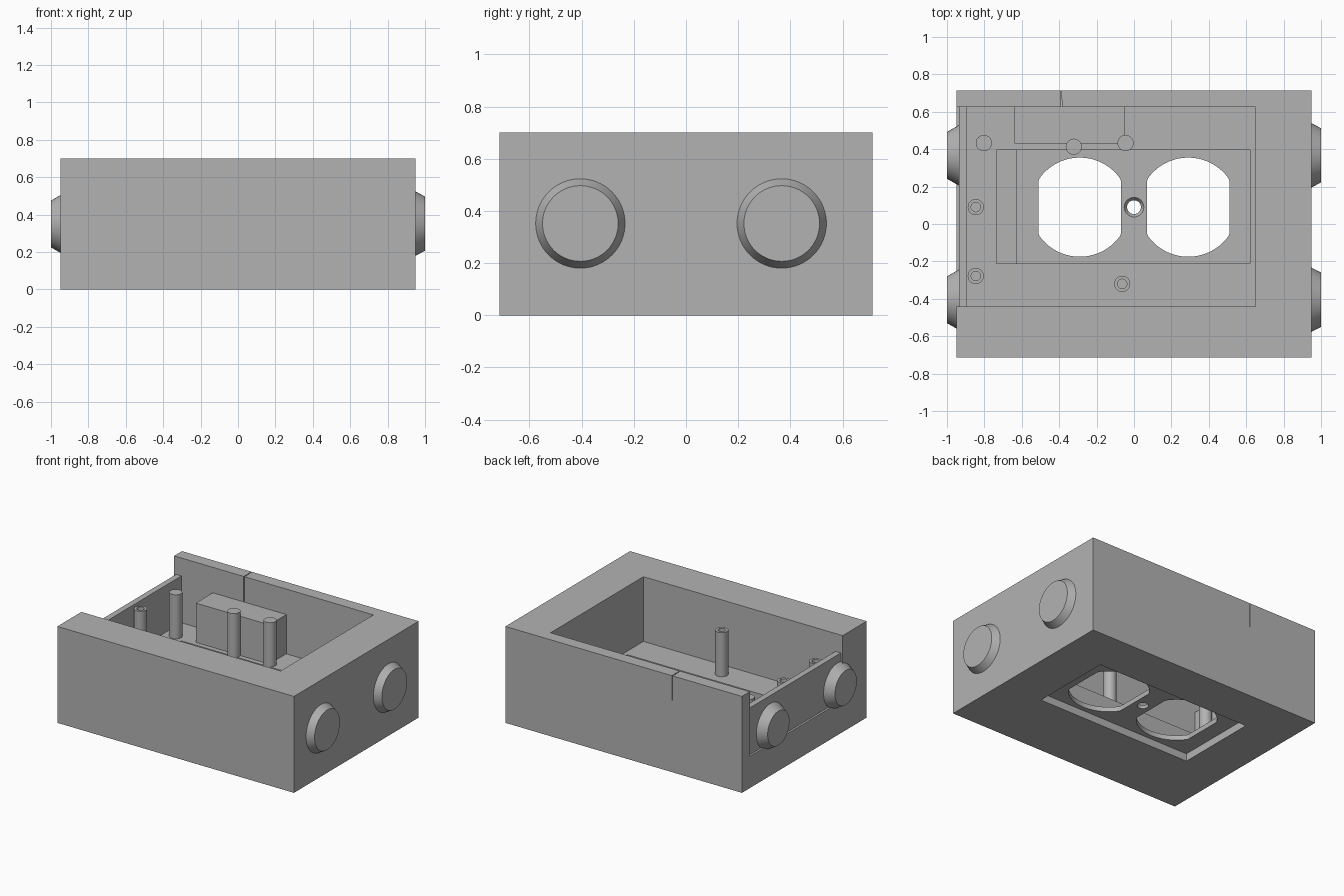
import bpy, bmesh, math
from mathutils import Matrix, Vector

old = bpy.data.objects.get("Cube")
if old:
    bpy.data.objects.remove(old, do_unlink=True)

GREY = (0.45, 0.45, 0.45, 1)
grey = bpy.data.materials.new("housing grey")
grey.use_nodes = True
grey.diffuse_color = GREY
grey.node_tree.nodes["Principled BSDF"].inputs["Base Color"].default_value = GREY


def make(name, bm):
    bmesh.ops.recalc_face_normals(bm, faces=bm.faces)
    mesh = bpy.data.meshes.new(name)
    bm.to_mesh(mesh)
    bm.free()
    mesh.materials.append(grey)
    obj = bpy.data.objects.new(name, mesh)
    bpy.context.collection.objects.link(obj)
    return obj


def box(name, x, y, z):
    bm = bmesh.new()
    bmesh.ops.create_cube(bm, size=1)
    for v in bm.verts:
        v.co = Vector(r[0] if c < 0 else r[1] for c, r in zip(v.co, (x, y, z)))
    return make(name, bm)


def prism(name, outline, z0, z1):
    bm = bmesh.new()
    base = bm.faces.new([bm.verts.new((x, y, z0)) for x, y in outline])
    top = bmesh.ops.extrude_face_region(bm, geom=[base])["geom"]
    verts = [g for g in top if isinstance(g, bmesh.types.BMVert)]
    bmesh.ops.translate(bm, verts=verts, vec=(0, 0, z1 - z0))
    return make(name, bm)


def cone(name, start, end, r0, r1, sides=48):
    """Cylinder or frustum running from start to end."""
    a, b = Vector(start), Vector(end)
    turn = (b - a).to_track_quat("Z", "Y").to_matrix().to_4x4()
    bm = bmesh.new()
    bmesh.ops.create_cone(bm, cap_ends=True, segments=sides, radius1=r0, radius2=r1,
                          depth=(b - a).length,
                          matrix=Matrix.Translation((a + b) / 2) @ turn)
    return make(name, bm)


def cut(target, cutter):
    cutter.hide_render = True
    mod = target.modifiers.new("cut", "BOOLEAN")
    mod.operation = "DIFFERENCE"
    mod.solver = "EXACT"
    mod.object = cutter
    bpy.context.view_layer.objects.active = target
    bpy.ops.object.modifier_apply(modifier=mod.name)
    bpy.data.objects.remove(cutter, do_unlink=True)


def smooth(obj):
    bpy.ops.object.select_all(action="DESELECT")
    obj.select_set(True)
    bpy.context.view_layer.objects.active = obj
    bpy.ops.object.shade_smooth_by_angle(angle=math.radians(25))


FLOOR = 0.23        # cavity floor
PLATE = 0.055       # underside of the thin socket plate
PIT = 0.09          # top of the thin socket plate
CAVITY_Y = (-0.44, 0.625)
PLATE_Y = (-0.21, 0.395)
MID_Y = 0.09

# Housing with an open left end, floor pit and underside recess
housing = box("housing", (-0.95, 0.95), (-0.715, 0.715), (0, 0.70))
cut(housing, box("cavity", (-1.1, 0.65), CAVITY_Y, (FLOOR, 1)))
cut(housing, box("pit", (-0.625, 0.62), PLATE_Y, (PIT, 0.5)))
cut(housing, box("pit_step", (-0.735, -0.5), PLATE_Y, (0.13, 0.5)))
cut(housing, box("recess", (-0.625, 0.62), PLATE_Y, (-0.1, PLATE)))

# Two socket openings: circles with flattened sides
for cx in (-0.29, 0.29):
    ring = []
    for i in range(96):
        t = math.tau * (i + 0.5) / 96
        x = max(-0.22, min(0.22, 0.265 * math.cos(t)))
        ring.append((cx + x, MID_Y + 0.265 * math.sin(t)))
    cut(housing, prism("socket_opening", ring, 0.02, 0.15))

# Countersunk screw hole between the sockets
cut(housing, cone("screw_hole", (0, MID_Y, 0), (0, MID_Y, 0.2), 0.037, 0.037))
cut(housing, cone("countersink", (0, MID_Y, PLATE + 0.01), (0, MID_Y, PIT + 0.001),
                  0.036, 0.053))

# Narrow slit in the back wall
slit = [(-0.391, 0.6), (-0.385, 0.6), (-0.388, 0.75), (-0.394, 0.75)]
cut(housing, prism("slit", slit, 0.52, 0.8))
smooth(housing)

# Low end panel closing the open side
box("end_panel", (-0.935, -0.892), CAVITY_Y, (FLOOR - 0.01, 0.57))

# Tapered round plugs on both ends
for label, y in (("front", -0.405), ("back", 0.367)):
    smooth(cone(label + "_plug_plus_x", (0.945, y, 0.352), (1, y, 0.352), 0.174, 0.145, 64))
    smooth(cone(label + "_plug_minus_x", (-0.93, y, 0.35), (-1, y, 0.35), 0.165, 0.125, 64))

# Block against the back wall
box("inner_block", (-0.64, -0.05), (0.43, 0.63), (FLOOR - 0.01, 0.515))

# Solid posts and hollow screw posts
POST_TOP = 0.55
for i, (x, y) in enumerate([(-0.803, 0.433), (-0.322, 0.413), (-0.045, 0.433)]):
    smooth(cone(f"solid_post_{i + 1}", (x, y, FLOOR - 0.01), (x, y, POST_TOP), 0.043, 0.043))
for i, (x, y) in enumerate([(-0.846, 0.09), (-0.846, -0.278), (-0.063, -0.32)]):
    post = cone(f"screw_post_{i + 1}", (x, y, FLOOR - 0.01), (x, y, POST_TOP), 0.043, 0.043)
    cut(post, cone("bore", (x, y, 0.35), (x, y, 0.7), 0.025, 0.025))
    smooth(post)
